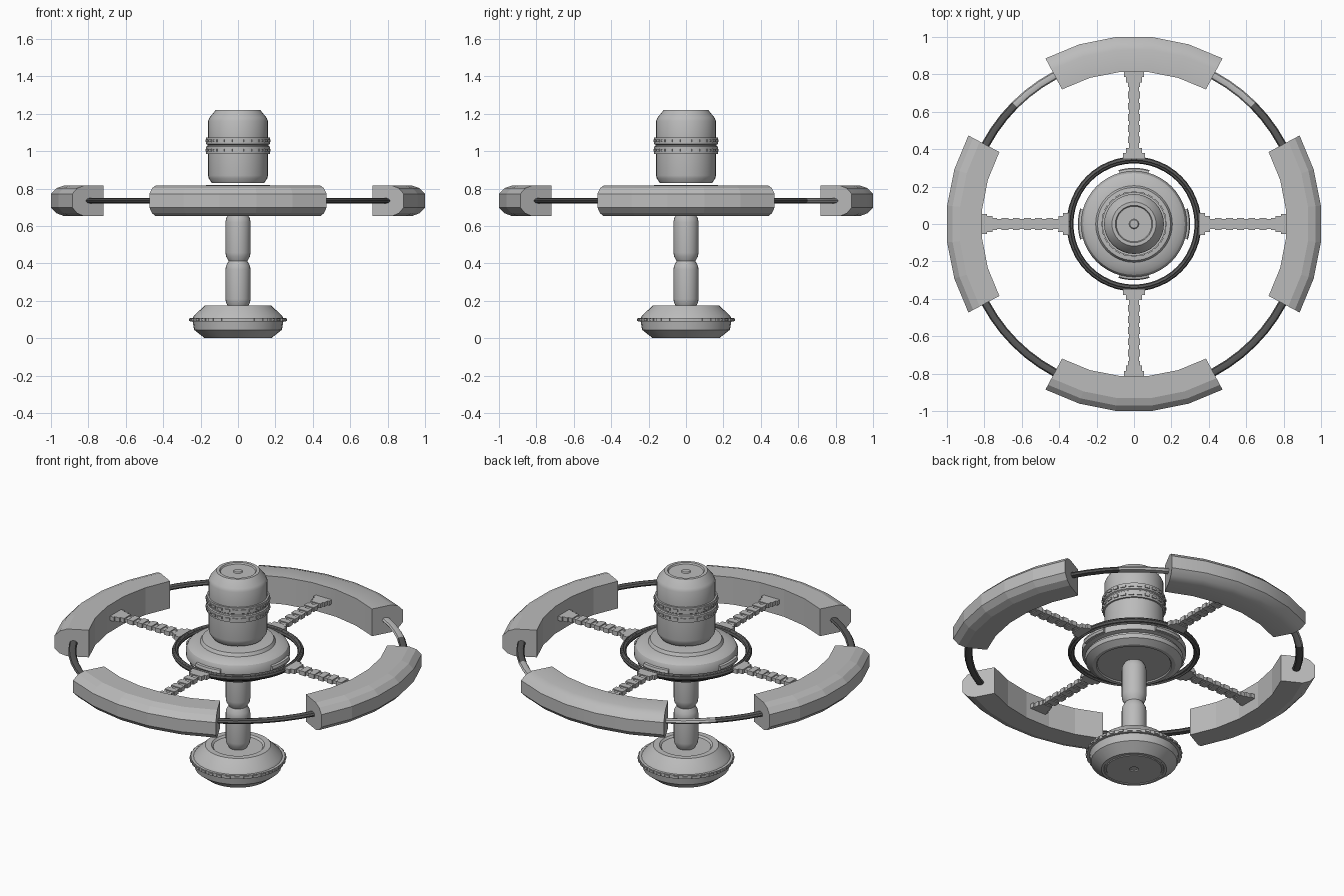
import bpy, bmesh
from math import sin, cos, pi, radians
from mathutils import Matrix

cube = bpy.data.objects.get("Cube")
if cube:
    bpy.data.objects.remove(cube, do_unlink=True)


def material(name, value):
    m = bpy.data.materials.new(name)
    m.use_nodes = True
    colour = (value, value, value, 1)
    m.diffuse_color = colour
    bsdf = next(n for n in m.node_tree.nodes if n.type == 'BSDF_PRINCIPLED')
    bsdf.inputs["Base Color"].default_value = colour
    return m


LIGHT = material("light grey hull", 0.5)
DARK = material("dark grey frame", 0.1)
MID = 0.735  # height of the wheel plane


def finish(name, bm, mat, angle=30):
    """Store the mesh, smooth it and keep edges above the angle sharp."""
    bmesh.ops.remove_doubles(bm, verts=bm.verts, dist=0.0002)
    bmesh.ops.recalc_face_normals(bm, faces=bm.faces)
    for f in bm.faces:
        f.smooth = angle > 0
    for e in bm.edges:
        e.smooth = e.calc_face_angle(0) < radians(angle)
    mesh = bpy.data.meshes.new(name)
    bm.to_mesh(mesh)
    bm.free()
    mesh.materials.append(mat)
    ob = bpy.data.objects.new(name, mesh)
    bpy.context.collection.objects.link(ob)
    return ob


def lathe(bm, profile, steps=32, start=0, end=360, loop=False):
    """Sweep (radius, height) points around z; a loop is a closed section."""
    full = end - start == 360
    rows = []
    for i in range(steps if full else steps + 1):
        a = radians(start + (end - start) * i / steps)
        rows.append([bm.verts.new((r * cos(a), r * sin(a), z)) for r, z in profile])
    n = len(profile)
    for i in range(steps):
        p, q = rows[i], rows[(i + 1) % len(rows)]
        for j in range(n if loop else n - 1):
            k = (j + 1) % n
            bm.faces.new((p[j], q[j], q[k], p[k]))
    if loop and not full:
        bm.faces.new(rows[0])
        bm.faces.new(rows[-1])


def turned(name, profile, mat=LIGHT, steps=32, loop=False):
    bm = bmesh.new()
    lathe(bm, profile, steps, loop=loop)
    return finish(name, bm, mat)


def box(bm, centre, size, turn=0):
    m = (Matrix.Rotation(turn, 4, 'Z') @ Matrix.Translation(centre)
         @ Matrix.Diagonal((*size, 1)))
    bmesh.ops.create_cube(bm, size=1, matrix=m)


def teeth(name, radius, heights, count, size):
    bm = bmesh.new()
    for z in heights:
        for i in range(count):
            box(bm, (radius, 0, z), size, 2 * pi * i / count)
    return finish(name, bm, LIGHT, 0)


def oval(radius, z, w, h, sides=8):
    return [(radius + w * cos(2 * pi * i / sides), z + h * sin(2 * pi * i / sides))
            for i in range(sides)]


# Lower dish with a toothed rim
turned("lower_dish", [(0, 0.006), (0.022, 0.006), (0.025, 0), (0.15, 0),
                      (0.153, 0.004), (0.162, 0.004), (0.165, 0), (0.178, 0),
                      (0.235, 0.045), (0.242, 0.088), (0.257, 0.088),
                      (0.257, 0.108), (0.242, 0.108), (0.235, 0.12),
                      (0.178, 0.175), (0.145, 0.175), (0.135, 0.165), (0, 0.165)])
teeth("dish_rim_teeth", 0.255, [0.098], 32, (0.014, 0.028, 0.012))

# Column made of two capsules
for label, low, high in (("lower", 0.165, 0.412), ("upper", 0.412, 0.665)):
    turned(label + "_column", [(0, low), (0.05, low), (0.064, low + 0.025),
                               (0.067, low + 0.045), (0.067, high - 0.045),
                               (0.064, high - 0.025), (0.05, high), (0, high)], steps=24)

# Hub drum with a lug facing each spoke
turned("hub_drum", [(0, 0.66), (0.2, 0.66), (0.205, 0.653), (0.225, 0.653),
                    (0.262, 0.675), (0.268, 0.698), (0.258, 0.704), (0.258, 0.712),
                    (0.282, 0.718), (0.284, 0.75), (0.272, 0.775), (0.25, 0.79),
                    (0.205, 0.797), (0.195, 0.815), (0.15, 0.82), (0, 0.82)], steps=48)
bm = bmesh.new()
for k in range(4):
    lathe(bm, [(0.25, 0.718), (0.295, 0.722), (0.3, 0.735), (0.295, 0.75), (0.25, 0.76)],
          6, 90 * k - 16, 90 * k + 16, loop=True)
finish("hub_lugs", bm, LIGHT)

# Upper module with a double toothed band
turned("upper_module", [(0, 0.83), (0.14, 0.83), (0.157, 0.855), (0.16, 0.87),
                        (0.16, 0.985), (0.17, 0.985), (0.17, 1.024), (0.164, 1.028),
                        (0.164, 1.034), (0.17, 1.038), (0.17, 1.073), (0.16, 1.073),
                        (0.16, 1.162), (0.152, 1.18), (0.118, 1.221), (0.1, 1.221),
                        (0.095, 1.213), (0.026, 1.213), (0.022, 1.219), (0, 1.219)])
teeth("module_band_teeth", 0.17, [1.004, 1.055], 24, (0.01, 0.028, 0.014))

# Ring around the hub, with a raised middle bead
turned("hub_ring", oval(0.342, MID, 0.018, 0.016), DARK, 48, True)
turned("hub_ring_bead", oval(0.342, MID, 0.007, 0.021), DARK, 48, True)

# Spokes: flat bar with stepped collars and flared ends
for name, k in (("left", 0), ("back", 1), ("right", 2), ("front", 3)):
    bm = bmesh.new()
    turn = k * pi / 2
    box(bm, (0.59, 0, MID), (0.46, 0.05, 0.014), turn)
    for i in range(6):
        box(bm, (0.45 + 0.06 * i, 0, MID), (0.036, 0.066, 0.026), turn)
    for y in (-0.02, 0.02):
        box(bm, (0.59, y, MID), (0.44, 0.012, 0.02), turn)
    for r, length, width in ((0.365, 0.03, 0.115), (0.39, 0.03, 0.085),
                             (0.775, 0.035, 0.085), (0.802, 0.03, 0.105)):
        box(bm, (r, 0, MID), (length, width, 0.026), turn)
    finish(name + "_spoke", bm, LIGHT, 0)

    # Curved rim pod at the end of the spoke
    bm = bmesh.new()
    section = [(0.816, 0.653), (0.816, 0.816), (0.935, 0.816), (0.975, 0.802),
               (1.004, 0.772), (1.004, 0.698), (0.975, 0.668), (0.935, 0.653)]
    half = 28.125
    lathe(bm, section, 5, 90 * k - half, 90 * k + half, loop=True)
    finish(name + "_rim_pod", bm, LIGHT, 40 if name == "back" else 0)

# Outer connecting tubes, lighter over the rear quarter
bm = bmesh.new()
lathe(bm, oval(0.9, MID, 0.022, 0.014), 64, loop=True)
tube = finish("outer_tube", bm, DARK)
tube.data.materials.append(LIGHT)
for face in tube.data.polygons:
    if face.center.y > abs(face.center.x):
        face.material_index = 1
